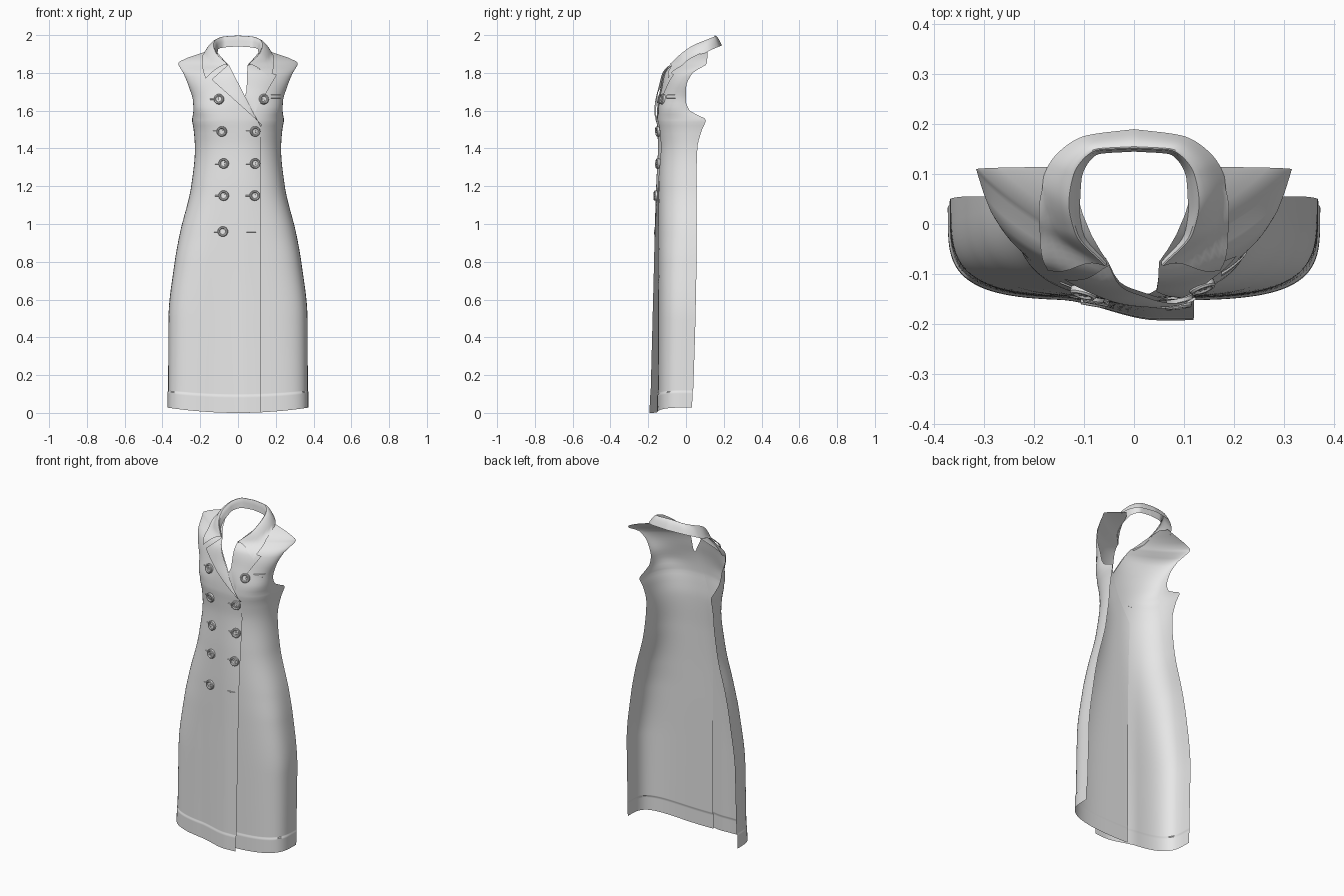
import bpy, bmesh, math
from mathutils import Vector

cube = bpy.data.objects.get("Cube")
if cube:
    bpy.data.objects.remove(cube)

cloth = bpy.data.materials.new("light grey cloth")
cloth.use_nodes = True
cloth.diffuse_color = (0.8, 0.8, 0.8, 1)
cloth.node_tree.nodes["Principled BSDF"].inputs["Base Color"].default_value = (0.8, 0.8, 0.8, 1)

# Garment outline by height: z, half width, edge y, front y, roundness
KEYS = [(0, .37, .035, -.15, 4), (.5, .368, .05, -.148, 3.8), (.8, .335, .055, -.147, 3.4),
        (.95, .308, .055, -.147, 3), (1.2, .248, .055, -.145, 2.6), (1.4, .228, .06, -.14, 2.4),
        (1.5, .235, .085, -.146, 2.6), (1.55, .243, .105, -.15, 2.8), (1.6, .236, .02, -.148, 2.6),
        (1.65, .238, 0, -.143, 2.2), (1.72, .258, 0, -.13, 1.8), (1.8, .29, .035, -.115, 1.5),
        (1.85, .316, .11, -.085, 1.2), (1.92, .15, .115, -.03, 1.1)]
# Inner edges of the two overlapping fronts: z, x
OVER_EDGE = [(0, .12), (1.52, .12), (1.84, -.05), (1.92, -.12)]
UNDER_EDGE = [(0, -.08), (1.4, -.08), (1.7, .045), (1.84, .05), (1.92, .12)]


def lerp_keys(keys, z):
    for a, b in zip(keys, keys[1:]):
        if z <= b[0]:
            t = (z - a[0]) / (b[0] - a[0])
            return [p + (q - p) * t for p, q in zip(a[1:], b[1:])]
    return list(keys[-1][1:])


def smooth_keys(keys, z):
    """Monotone cubic through the keys."""
    z = min(max(z, keys[0][0]), keys[-1][0])
    i = next(k for k in range(len(keys) - 1) if z <= keys[k + 1][0])

    def slope(k, c):
        return (keys[k + 1][c] - keys[k][c]) / (keys[k + 1][0] - keys[k][0])

    def tangent(k, c):
        if k == 0 or k == len(keys) - 1:
            return slope(min(k, len(keys) - 2), c)
        a, b = slope(k - 1, c), slope(k, c)
        return 0 if a * b <= 0 else 2 * a * b / (a + b)

    h = keys[i + 1][0] - keys[i][0]
    t = (z - keys[i][0]) / h
    out = []
    for c in range(1, len(keys[0])):
        a, b = keys[i][c], keys[i + 1][c]
        out.append(a + (b - a) * t * t * (3 - 2 * t)
                   + h * t * (1 - t) * ((1 - t) * tangent(i, c) - t * tangent(i + 1, c)))
    return out


def front_y(x, z, over=False):
    """Depth of the cloth at x, z; the outer front bulges over the inner one."""
    w, edge, front, n = smooth_keys(KEYS, z)
    u = min(abs(x) / w, 1)
    y = edge - (edge - front) * (1 - u ** n) ** (1 / n)
    if over:
        s = min(max((x + .15) / .2, 0), 1)
        y -= s * s * (3 - 2 * s) * max(.006, .04 - .022 * z)
    return y


def finish(name, bm, angle=40):
    me = bpy.data.meshes.new(name)
    bm.to_mesh(me)
    bm.free()
    ob = bpy.data.objects.new(name, me)
    bpy.context.collection.objects.link(ob)
    me.materials.append(cloth)
    bpy.ops.object.select_all(action='DESELECT')
    ob.select_set(True)
    bpy.context.view_layer.objects.active = ob
    bpy.ops.object.shade_smooth_by_angle(angle=math.radians(angle))
    return ob


def sheet(name, rows, outward=None):
    """Skin a grid of points, turning it to face outward."""
    bm = bmesh.new()
    grid = [[bm.verts.new(p) for p in row] for row in rows]
    for r, s in zip(grid, grid[1:]):
        for k in range(len(r) - 1):
            bm.faces.new((r[k], r[k + 1], s[k + 1], s[k]))
    bm.normal_update()
    if sum(f.normal.y * f.calc_area() for f in bm.faces) > 0:
        bmesh.ops.reverse_faces(bm, faces=bm.faces)
    return finish(name, bm)


# Front panels
def panel(name, side, edge, over):
    heights = sorted([k / 50 for k in range(97)] + [.09, .095, 1.55, 1.85])
    rows = []
    for z in heights:
        w = smooth_keys(KEYS, z)[0]
        start = math.asin(lerp_keys(edge, z)[0] / w)
        row = []
        for k in range(41):
            a = start + (side * math.pi / 2 - start) * k / 40
            x = w * math.sin(a)
            hem = .003 if z < .092 else 0
            lift = .028 * (x / w) ** 2 * max(0, 1 - z / .4)
            row.append((x + side * hem * abs(x / w), front_y(x, z, over) - hem, z + lift))
        rows.append(row)
    return sheet(name, rows)


panel("right_front_panel", -1, OVER_EDGE, True)
panel("left_front_panel", 1, UNDER_EDGE, False)


# Lapels: strips ruled between the roll line and the outer edge
def lapel(name, roll, outer, over, lift):
    rows = []
    for i in range(25):
        t = i / 24
        a, b = lerp_keys(roll, t), lerp_keys(outer, t)
        row = []
        for k in range(9):
            s = k / 8
            x, z = (p + (q - p) * s for p, q in zip(a, b))
            puff = lift + .010 * math.sin(s * math.pi / 2) * (1 - t * .6)
            row.append((x, front_y(x, z, over) - puff, z))
        rows.append(row)
    sheet(name, rows)


lapel("right_lapel", [(0, -.05, 1.845), (1, .12, 1.515)], [(0, -.14, 1.765), (1, .128, 1.525)], True, .008)
lapel("left_lapel", [(0, .05, 1.84), (.6, .045, 1.69), (1, .085, 1.58)],
      [(0, .205, 1.79), (1, .095, 1.6)], False, .002)

# Collar: stand edge, fold edge and leaf edge from centre back to the front
STAND = [(0, 0, .145, 1.94), (1, .07, .14, 1.935), (2, .105, .09, 1.925),
         (3, .108, .03, 1.9), (4, .1, -.02, 1.87), (5, .055, -.07, 1.83)]
FOLD = [(0, 0, .15, 2.0), (1, .07, .147, 1.995), (2, .118, .1, 1.975),
        (3, .128, .04, 1.95), (4, .115, -.02, 1.91), (5, .055, -.085, 1.85)]
LEAF = [(0, 0, .19, 1.945), (1, .1, .176, 1.94), (2, .17, .12, 1.915),
        (3, .19, .06, 1.88), (4, .188, .0, 1.83), (5, .172, -.05, 1.77)]
half = []
for i in range(41):
    a, b, c = (Vector(smooth_keys(k, i / 8)) for k in (STAND, FOLD, LEAF))
    out = (c - b).normalized() * .012
    ring = [a, a.lerp(b, .5), a.lerp(b, .85), b + out * .3]
    for k in range(1, 9):
        p = b.lerp(c, k / 8)
        p.z += .012 * math.sin(math.pi * k / 8)
        if p.z < 1.9:
            p.y = min(p.y, front_y(p.x, p.z) - .016)
        ring.append(p)
    half.append(ring)
mirrored = [[Vector((-p.x, p.y, p.z)) for p in r] for r in reversed(half[1:])]
sheet("collar", mirrored + half)


# Buttons with raised rim and stitched centre
def button(name, x, z, over):
    slope = (front_y(x, z + .02, over) - front_y(x, z - .02, over)) / .04
    turn = (front_y(x + .02, z, over) - front_y(x - .02, z, over)) / .04
    normal = Vector((turn, -1, slope)).normalized()
    bm = bmesh.new()
    profile = [(0, .007), (.015, .007), (.019, .012), (.024, .012), (.027, .008), (.027, -.002)]
    vs = [bm.verts.new((r, 0, h)) for r, h in profile]
    es = [bm.edges.new(p) for p in zip(vs, vs[1:])]
    bmesh.ops.spin(bm, geom=vs + es, cent=(0, 0, 0), axis=(0, 0, 1), angle=math.tau, steps=24)
    bmesh.ops.remove_doubles(bm, verts=bm.verts, dist=.0002)
    bmesh.ops.recalc_face_normals(bm, faces=bm.faces)
    for k in range(4):
        dot = bmesh.ops.create_cone(bm, cap_ends=True, segments=8, radius1=.003, radius2=.003, depth=.004)
        a = math.pi / 4 + k * math.pi / 2
        bmesh.ops.translate(bm, verts=dot["verts"], vec=(.007 * math.cos(a), .007 * math.sin(a), .008))
    ob = finish(name, bm, 30)
    ob.rotation_euler = normal.to_track_quat('Z', 'Y').to_euler()
    ob.location = (x, front_y(x, z, over) - .002, z)


# Flat strips lying on the cloth
def strip(name, x0, x1, z0, z1, over, lift=.003):
    rows = []
    for z, up in ((z0, 0), (z0 + .002, lift), (z1 - .002, lift), (z1, 0)):
        xs = [x0 + (x1 - x0) * k / 6 for k in range(7)]
        rows.append([(x, front_y(x, z, over) - .001 - up, z) for x in xs])
    sheet(name, rows)


RIGHT = [(-.1, 1.66), (-.085, 1.49), (-.075, 1.32), (-.075, 1.15), (-.08, .96)]
LEFT = [(.135, 1.66), (.09, 1.49), (.09, 1.32), (.088, 1.15)]
for i, (x, z) in enumerate(RIGHT):
    button(f"right_button_{i + 1}", x, z, True)
    strip(f"right_buttonhole_{i + 1}", x - .048, x - .015, z - .004, z + .004, True)
for i, (x, z) in enumerate(LEFT):
    button(f"left_button_{i + 1}", x, z, i > 0)
    if i:
        strip(f"left_buttonhole_{i + 1}", x - .048, x - .015, z - .004, z + .004, True)
strip("lower_buttonhole", .045, .095, .956, .964, True)
strip("breast_pocket_welt", .175, .225, 1.665, 1.685, False, .005)
